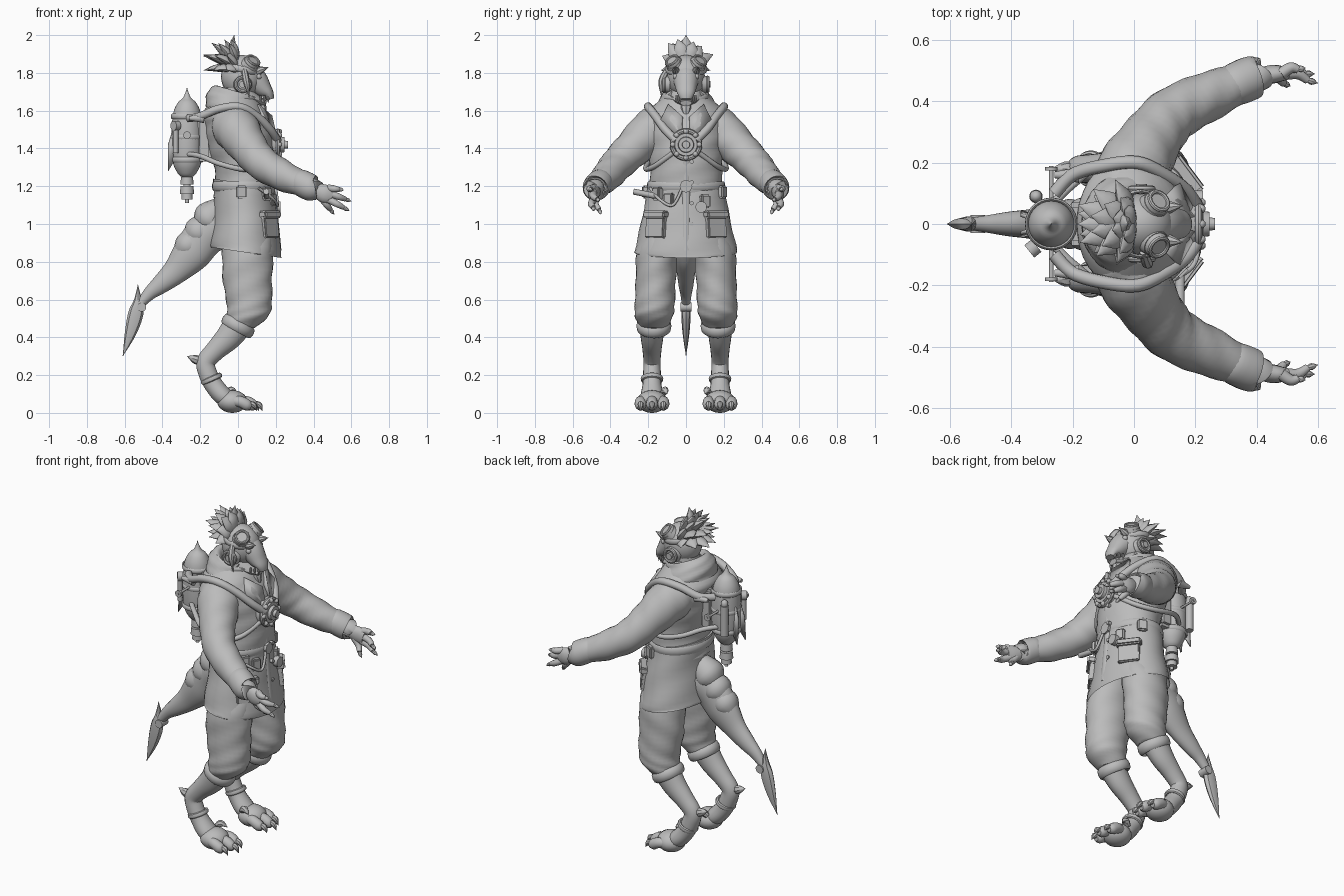
import bpy, bmesh, math, random
from mathutils import Vector, Matrix

cube = bpy.data.objects.get("Cube")
if cube:
    bpy.data.objects.remove(cube, do_unlink=True)

grey = bpy.data.materials.new("plain grey")
grey.use_nodes = True
tone = (.5, .5, .5, 1)
grey.diffuse_color = tone
grey.node_tree.nodes["Principled BSDF"].inputs["Base Color"].default_value = tone
parts = []
FORWARD, SIDEWAYS, UP = Vector((1, 0, 0)), Vector((0, 1, 0)), Vector((0, 0, 1))


def finish(name, bm, mirror=False):
    bmesh.ops.recalc_face_normals(bm, faces=bm.faces)
    mesh = bpy.data.meshes.new(name)
    bm.to_mesh(mesh)
    bm.free()
    mesh.materials.append(grey)
    obj = bpy.data.objects.new(name, mesh)
    bpy.context.collection.objects.link(obj)
    if mirror:
        mod = obj.modifiers.new("both sides", "MIRROR")
        mod.use_axis = (False, True, False)
        mod.use_mirror_merge = False
    parts.append(obj)
    return obj


def spline(rows, steps):
    rows = [rows[0]] + list(rows) + [rows[-1]]
    smooth = []
    for before, start, end, after in zip(rows, rows[1:], rows[2:], rows[3:]):
        for step in range(steps):
            t = step / steps
            smooth.append([q + t * (r - p + t * (2*p - 5*q + 4*r - s + t * (3*(q - r) + s - p))) / 2
                           for p, q, r, s in zip(before, start, end, after)])
    return smooth + [list(rows[-1])]


# Skin elliptical rings (x, y, z, side radius, other radius) along a smooth path
def loft(name, rows, steps=4, sides=20, flat=False, mirror=False, tilt=0, fold=0):
    rows = spline([tuple(row) + (row[3],) * (5 - len(row)) for row in rows], steps)
    mids = [Vector(row[:3]) for row in rows]
    bm, rings, side = bmesh.new(), [], None
    for i, row in enumerate(rows):
        along = (mids[min(i + 1, len(mids) - 1)] - mids[max(i - 1, 0)]).normalized()
        if side is None:
            side = SIDEWAYS if abs(along.y) < .9 else UP
        side = (side - along * side.dot(along)).normalized()
        u, v = (SIDEWAYS, FORWARD) if flat else (side, along.cross(side))
        ring = []
        for k in range(sides):
            angle = math.tau * k / sides
            swell = 1 + fold * math.sin(3 * angle + i * 1.3)
            spread = u * math.cos(angle) * max(row[3], .001) + v * math.sin(angle) * max(row[4], .001)
            point = mids[i] + spread * swell
            point.z -= tilt * point.x
            ring.append(bm.verts.new(point))
        rings.append(ring)
    for lower, upper in zip(rings, rings[1:]):
        for k in range(sides):
            bm.faces.new((lower[k - 1], lower[k], upper[k], upper[k - 1]))
    bm.faces.new(rings[0])
    bm.faces.new(rings[-1])
    return finish(name, bm, mirror)


# Rings (x, z, side radius, other radius) that stay in one upright plane
def trunk(name, rows, y=0, **options):
    return loft(name, [(x, y, z, *radii) for x, z, *radii in rows], **options)


def hose(name, points, radius, mirror=True):
    return loft(name, [point + (radius,) for point in points], steps=6, sides=10, mirror=mirror)


def spike(name, base, tip, radius, bend=(0, 0, 0), flatness=1, mirror=False):
    base, tip = Vector(base), Vector(tip)
    middle = base.lerp(tip, .45) + Vector(bend)
    return loft(name, [(*base, radius * .7, radius * .7 * flatness), (*middle, radius, radius * flatness),
                       (*tip, 0)], sides=8, mirror=mirror)


def blob(name, place, size, mirror=False):
    bm = bmesh.new()
    bmesh.ops.create_uvsphere(bm, u_segments=24, v_segments=16, radius=1,
                              matrix=Matrix.Translation(place) @ Matrix.Diagonal((*size, 1)))
    return finish(name, bm, mirror)


def facing(place, axis):
    return Matrix.Translation(place) @ Vector(axis).to_track_quat("Z", "Y").to_matrix().to_4x4()


def disc(name, place, axis, radius, depth, taper=1, mirror=False, sides=24):
    bm = bmesh.new()
    bmesh.ops.create_cone(bm, cap_ends=True, segments=sides, radius1=radius, radius2=radius * taper,
                          depth=depth, matrix=facing(place, axis))
    return finish(name, bm, mirror)


def band(name, place, axis, wide, deep, thick, mirror=False, tall=None):
    bm, frame, count, sides = bmesh.new(), facing(place, axis), 32, 8
    loops = []
    for i in range(count):
        turn = math.tau * i / count
        loops.append([])
        for j in range(sides):
            roll = math.tau * j / sides
            grow = thick * math.cos(roll)
            corner = Vector(((wide + grow) * math.cos(turn), (deep + grow) * math.sin(turn),
                             (tall or thick) * math.sin(roll)))
            loops[-1].append(bm.verts.new(frame @ corner))
    for i in range(count):
        for j in range(sides):
            bm.faces.new((loops[i][j], loops[i - 1][j], loops[i - 1][j - 1], loops[i][j - 1]))
    return finish(name, bm, mirror)


def box(name, place, size, axis, mirror=False):
    bm = bmesh.new()
    bmesh.ops.create_cube(bm, size=1, matrix=facing(place, axis) @ Matrix.Diagonal((*size, 1)))
    bmesh.ops.bevel(bm, geom=bm.edges[:], offset=min(size) * .2, segments=2, affect="EDGES")
    return finish(name, bm, mirror)


def plate(name, points, thick, mirror=False):
    bm = bmesh.new()
    bm.faces.new([bm.verts.new(point) for point in points])
    mod = finish(name, bm, mirror).modifiers.new("thickness", "SOLIDIFY")
    mod.thickness, mod.offset = thick, 0


# Coat
trunk("coat_body", [(.03, 1.14, .2, .16), (.04, 1.27, .19, .16), (.02, 1.4, .2, .18), (0, 1.52, .22, .18),
                    (-.02, 1.6, .2, .16), (0, 1.7, .08, .08)], steps=6, sides=36, flat=True, fold=.012)
trunk("coat_skirt", [(.04, 1, .2, .15), (.04, .88, .26, .18), (.04, .87, .27, .19), (.04, 1.05, .23, .17),
                     (.03, 1.22, .2, .16)], steps=5, sides=36, flat=True, tilt=.15, fold=.01)
trunk("collar", [(-.02, 1.57, .17, .15), (-.02, 1.62, .16, .15), (-.02, 1.67, .13, .13), (0, 1.7, .11, .11),
                 (0, 1.66, .08, .08)], sides=28, flat=True, tilt=.3, fold=.02)
plate("lapel", [(.1, .09, 1.63), (.14, .13, 1.55), (.2, .02, 1.44), (.17, .02, 1.57)], .025, mirror=True)
trunk("front_placket", [(.22, .86, .02, .01), (.19, 1.2, .02, .01), (.2, 1.38, .02, .01)], sides=8)
for row in range(4):
    disc("coat_button", (.2, .03, 1 + row * .11), FORWARD, .011, .03, sides=12)
pocket_side = Vector((.8, .6, .1))
box("coat_pocket", (.17, .16, .98), (.12, .11, .03), pocket_side, mirror=True)
box("pocket_flap", (.17, .16, 1.05), (.14, .04, .05), pocket_side, mirror=True)

# Sleeves and hands
loft("sleeve", [(-.03, .1, 1.53, .12), (0, .18, 1.49, .12), (.06, .28, 1.4, .1), (.13, .36, 1.32, .09),
                (.25, .42, 1.25, .08), (.37, .47, 1.2, .06)], steps=6, sides=24, mirror=True, fold=.025)
loft("sleeve_cuff", [(.32, .45, 1.22, .06), (.33, .455, 1.22, .07), (.39, .48, 1.19, .07), (.4, .48, 1.19, .05),
                     (.36, .47, 1.2, .04)], sides=24, mirror=True)
loft("palm", [(.35, .47, 1.2, .03, .04), (.41, .48, 1.18, .03, .04), (.46, .49, 1.16, .03, .05),
              (.5, .49, 1.15, .02, .04)], sides=14, mirror=True)
for start, tip in (((.48, .49, 1.19), (.56, .51, 1.18)), ((.49, .49, 1.16), (.6, .46, 1.12)),
                   ((.48, .49, 1.13), (.59, .49, 1.07)), ((.44, .48, 1.14), (.51, .45, 1.05))):
    start, tip = Vector(start), Vector(tip)
    knuckle, last = start.lerp(tip, .4) + SIDEWAYS * .012, start.lerp(tip, .7)
    loft("finger", [(*start, .02), (*knuckle, .018), (*last, .013)], sides=10, mirror=True)
    spike("finger_claw", last, tip, .011, mirror=True)

# Trousers, shins and clawed feet
loft("trouser_leg", [(.04, .11, 1, .1, .13), (.05, .15, .85, .11, .135), (.05, .16, .7, .106, .13),
                     (.06, .165, .58, .106, .12), (.05, .17, .51, .1, .11), (.01, .17, .45, .07, .08)],
     steps=5, sides=28, flat=True, mirror=True, fold=.025)
hock = .18
band("trouser_cuff", (0, .17, .46), (.5, 0, .9), .08, .08, .013, mirror=True, tall=.03)
trunk("shin", [(.01, .48, .07, .08), (-.05, .4, .06, .07), (-.12, .33, .05, .055), (-.17, .27, .045, .05),
               (-.16, .21, .047, .05), (-.13, .15, .05, .05), (-.08, .09, .06, .05), (-.03, .06, .05, .04)],
      y=hock, steps=5, sides=18, mirror=True)
band("ankle_strap", (-.14, hock, .18), (-.4, 0, .9), .05, .05, .01, mirror=True, tall=.014)
spike("heel_spur", (-.19, hock, .27), (-.27, hock, .3), .024, mirror=True)
blob("foot_pad", (-.03, hock, .06), (.08, .08, .06), mirror=True)
for spread, reach in ((-.06, 0), (0, .02), (.06, -.01)):
    y = hock + spread
    loft("toe", [(-.04, hock + spread * .6, .06, .03), (.02 + reach, y, .06, .03), (.06 + reach, y, .04, .03),
                 (.08 + reach, y, .03, .016)], sides=12, mirror=True)
    spike("toe_claw", (.06 + reach, y, .05), (.11 + reach, y, .01), .016, bend=(.01, 0, .01), mirror=True)
spike("inner_claw", (-.06, .12, .1), (0, .1, .1), .02, bend=UP * .02, mirror=True)

# Tail with overlapping scales and a blade
trunk("tail", [(-.04, 1.02, .11, .12), (-.17, .94, .08, .11), (-.25, .84, .07, .1), (-.33, .75, .05, .07),
               (-.41, .68, .04, .05), (-.47, .63, .03, .035), (-.53, .56, .02, .02)], steps=6)
for row in range(3):
    x, z, r = -.15 - row * .055, 1.03 - row * .07, .09 - row * .008
    trunk("tail_scale", [(x + .1, z + .07, r * .5, r * .6), (x, z, r, r), (x - .045, z - .04, r * .7, r * .6),
                         (x - .06, z - .06, r * .3, r * .2)], sides=16)
trunk("tail_blade", [(-.53, .68, 0), (-.53, .6, .02), (-.54, .53, .025, .04), (-.57, .42, .018, .03),
                     (-.61, .3, 0)], steps=5, sides=8)
spike("blade_barb", (-.53, 0, .55), (-.45, 0, .64), .016)
disc("blade_rivet", (-.51, 0, .56), SIDEWAYS, .024, .06)

# Head
blob("skull", (.02, 0, 1.78), (.11, .1, .115))
trunk("neck", [(0, 1.58, .09), (.01, 1.74, .08)])
trunk("muzzle", [(.02, 1.79, .08, .08), (.08, 1.77, .07, .07), (.13, 1.72, .056, .05), (.16, 1.69, .045, .03),
                 (.17, 1.66, .03, .02)], steps=5, sides=16)
trunk("lower_jaw", [(.02, 1.7, .09, .05), (.09, 1.66, .07, .03), (.15, 1.64, .03, .015)], sides=14)
spike("chin_tuft", (.1, 0, 1.66), (.15, 0, 1.55), .03)
for row in range(3):
    x, y = .16 - row * .02, .03 + row * .01
    spike("tooth", (x, y, 1.68), (x, y, 1.64), .007, mirror=True)
spike("brow_horn", (.08, .05, 1.8), (.16, .06, 1.83), .02, mirror=True)
spike("cheek_fin", (.05, .07, 1.7), (.01, .12, 1.65), .02, mirror=True)
blob("eye", (.11, .055, 1.78), (.015, .015, .015), mirror=True)
blob("nostril_bump", (.16, .02, 1.7), (.014, .012, .012), mirror=True)
ear = Vector((.025, .1, 1.74))
disc("ear_cup", ear, SIDEWAYS, .05, .03, taper=.8, mirror=True)
band("ear_cup_rim", ear + SIDEWAYS * .015, SIDEWAYS, .036, .036, .01, mirror=True)
disc("ear_cup_knob", ear + SIDEWAYS * .02, SIDEWAYS, .018, .02, mirror=True)
band("goggle_strap", (.02, 0, 1.82), (.25, 0, 1), .106, .096, .007, tall=.016)
gaze = Vector((.5, .5, .7)).normalized()
goggle = Vector((.066, .06, 1.845))
disc("goggle_base", goggle, gaze, .05, .026, taper=.9, mirror=True)
disc("goggle_cup", goggle + gaze * .018, gaze, .044, .026, taper=.9, mirror=True)
band("goggle_rim", goggle + gaze * .03, gaze, .034, .034, .008, mirror=True)

# Broad leaf-like feathers swept up and back
random.seed(4)
for lift, count, length in ((-.1, 6, .12), (.35, 7, .13), (.8, 6, .115), (1.2, 4, .1)):
    for k in range(count):
        turn = math.pi + (k / (count - 1) - .5) * 2.7
        way = Vector((math.cos(lift) * math.cos(turn), math.cos(lift) * math.sin(turn) * .8, math.sin(lift)))
        root = UP * 1.82 + way * .05
        tip = root + way * length * random.uniform(.9, 1.15) + Vector((-.02, 0, .01))
        spike("crest_feather", root, tip, .04, bend=UP * .012, flatness=.5)
spike("tall_feather", (0, 0, 1.87), (-.02, 0, 2), .04, bend=FORWARD * -.02, flatness=.6)
spike("side_lock", (.03, -.09, 1.83), (.06, -.13, 1.67), .018, bend=SIDEWAYS * -.02)

# Chest regulator, hoses and straps
valve = Vector((.195, 0, 1.42))
for row, radius in enumerate((.086, .066, .044, .022)):
    disc("regulator_step", valve + FORWARD * row * .018, FORWARD, radius, .03, taper=.9)
band("regulator_rim", valve + FORWARD * .015, FORWARD, .073, .073, .013)
for k in range(8):
    angle = math.tau * k / 8
    bolt = valve + FORWARD * .025 + (SIDEWAYS * math.cos(angle) + UP * math.sin(angle)) * .07
    blob("regulator_bolt", bolt, (.014, .014, .014))
hose("upper_hose", [(-.26, .1, 1.56), (-.2, .16, 1.57), (-.1, .19, 1.61), (.01, .2, 1.62), (.1, .16, 1.57),
                    (.17, .11, 1.5), (.21, .05, 1.44)], .022)
hose("lower_hose", [(-.27, .06, 1.37), (-.2, .13, 1.36), (-.1, .2, 1.32), (.03, .21, 1.29), (.13, .16, 1.31),
                    (.2, .05, 1.39)], .014)
disc("hose_fitting", (-.22, .16, 1.56), -FORWARD, .026, .08, taper=.4, mirror=True)

# Back tank
pack = -.27
trunk("tank", [(pack, z, r) for z, r in ((1.25, .03), (1.27, .05), (1.33, .076), (1.45, .083), (1.58, .074),
                                         (1.64, .05), (1.67, .02), (1.72, 0))], sides=28, flat=True)
for z in (1.34, 1.46, 1.57):
    band("tank_band", (pack, 0, z), UP, .08, .08, .006, tall=.014)
for z, radius in ((1.23, .035), (1.2, .02), (1.18, .038), (1.15, .03), (1.13, .01)):
    disc("tank_nozzle", (pack, 0, z), UP, radius, .04, taper=.9)
disc("cross_bar", (pack, 0, 1.47), SIDEWAYS, .007, .38, sides=10)
disc("bar_wheel", (pack, .18, 1.47), SIDEWAYS, .02, .012, mirror=True)
box("tank_mount", (-.18, 0, 1.45), (.14, .24, .08), FORWARD)
plate("tank_fin", [(-.34, .02, 1.52), (-.37, .03, 1.42), (-.37, .04, 1.28), (-.34, .03, 1.33)], .012, mirror=True)
disc("side_canister", (-.32, .09, 1.43), UP, .022, .18)
blob("canister_knob", (-.32, .09, 1.53), (.02, .02, .025))
disc("side_gauge_pipe", (-.33, -.08, 1.45), UP, .014, .15)
disc("side_gauge", (-.33, -.08, 1.52), (-1, -.8, 0), .026, .03)

# Belt, pouches and knife
band("belt", (.03, 0, 1.2), UP, .16, .2, .008, tall=.025)
disc("belt_buckle", (.2, 0, 1.2), FORWARD, .034, .02, sides=8)
for x, y, z in ((.18, -.09, 1.13), (.15, -.15, 1.16), (.18, .1, 1.12), (.1, .19, 1.17), (.02, -.21, 1.17)):
    box("belt_pouch", (x, y, z), (.055, .07, .04), (x, y, 0))
disc("belt_flask", (.21, .08, 1.09), FORWARD, .03, .03)
disc("knife_handle", (.15, -.22, 1.16), (0, -1, .2), .016, .12, sides=10)
hose("belt_sling", [(.2, -.02, 1.19), (.21, -.07, 1.1), (.19, -.14, 1.13), (.11, -.19, 1.19)], .008, mirror=False)

# Soft shading with crisp edges
bpy.ops.object.select_all(action="DESELECT")
for obj in parts:
    obj.select_set(True)
bpy.context.view_layer.objects.active = parts[0]
bpy.ops.object.shade_smooth_by_angle(angle=math.radians(40))
